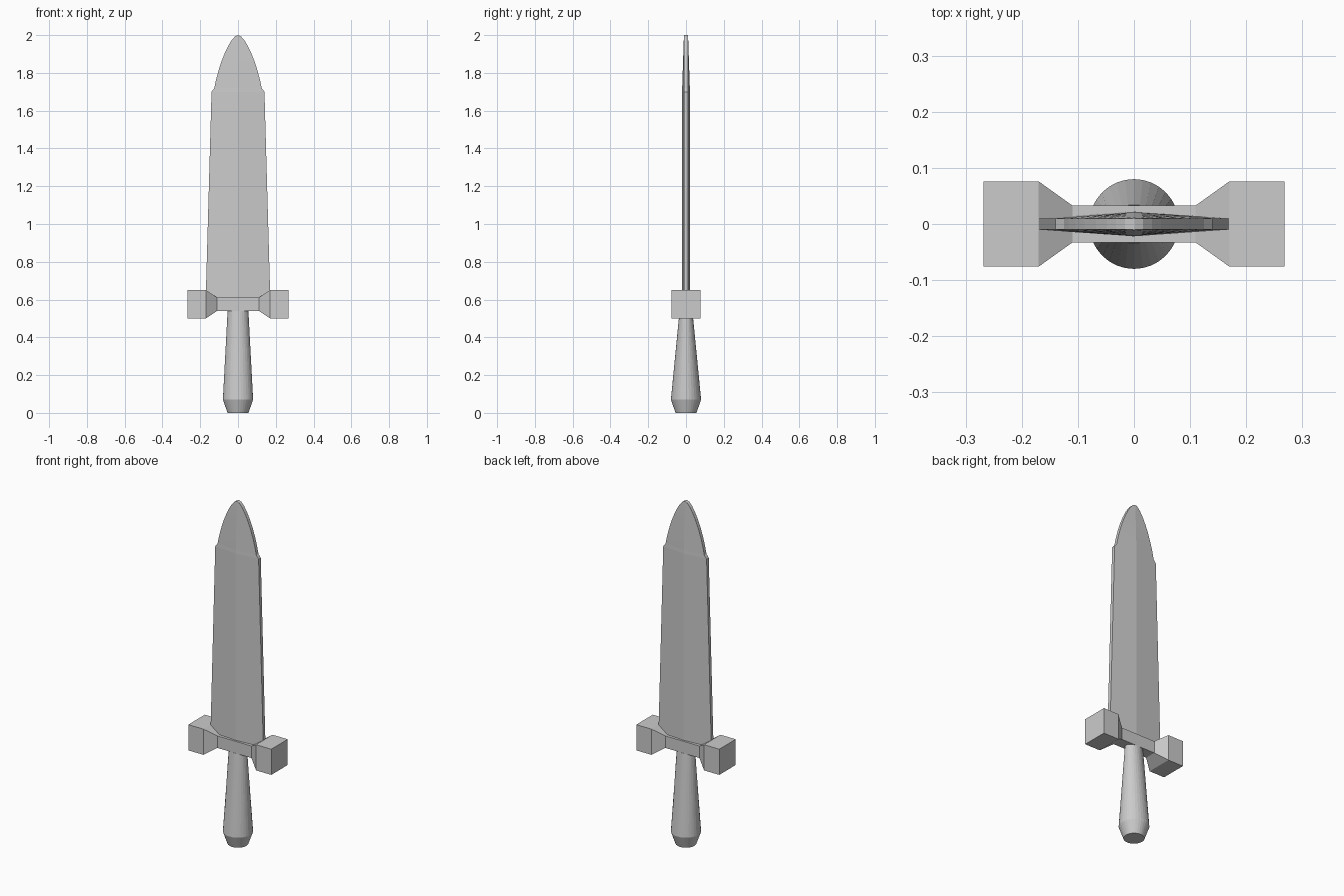
import bpy, bmesh, math

if "Cube" in bpy.data.objects:
    bpy.data.objects.remove(bpy.data.objects["Cube"])


def loft(name, rings):
    """Bridge equal-sized rings of points in order and cap both ends."""
    bm = bmesh.new()
    loops = [[bm.verts.new(p) for p in ring] for ring in rings]
    n = len(loops[0])
    for a, b in zip(loops, loops[1:]):
        for i in range(n):
            j = (i + 1) % n
            bm.faces.new((a[i], a[j], b[j], b[i]))
    bm.faces.new(loops[0][::-1])
    bm.faces.new(loops[-1])
    bmesh.ops.recalc_face_normals(bm, faces=bm.faces)
    mesh = bpy.data.meshes.new(name)
    bm.to_mesh(mesh)
    bm.free()
    ob = bpy.data.objects.new(name, mesh)
    bpy.context.collection.objects.link(ob)
    return ob


# Handle: round pommel end, narrowing to an oval under the guard
def oval(rx, ry, z, sides=32):
    return [(rx * math.cos(t), ry * math.sin(t), z)
            for t in (2 * math.pi * i / sides for i in range(sides))]


loft("handle", [oval(0.055, 0.055, 0), oval(0.08, 0.08, 0.07),
                oval(0.055, 0.034, 0.54)])


# Crossguard: slim bar flaring into a block at each end
def rect(x, y, z0, z1):
    return [(x, -y, z0), (x, y, z0), (x, y, z1), (x, -y, z1)]


half = [(0.11, 0.033, 0.54, 0.61), (0.17, 0.076, 0.50, 0.65),
        (0.268, 0.076, 0.50, 0.65)]
loft("crossguard", [rect(-x, *s) for x, *s in reversed(half)]
     + [rect(x, *s) for x, *s in half])


# Blade: six-sided section with a central ridge and blunt edges
def section(w, z, ridge, edge):
    return [(-w, -edge, z), (0, -ridge, z), (w, -edge, z),
            (w, edge, z), (0, ridge, z), (-w, edge, z)]


# half width, height
tip = [(0.14, 1.70), (0.125, 1.72), (0.117, 1.76), (0.104, 1.81),
       (0.088, 1.86), (0.068, 1.91), (0.048, 1.95), (0.032, 1.975),
       (0.016, 1.993), (0.002, 2.0)]
rings = [section(0.171, 0.60, 0.022, 0.01)]
for w, z in tip:
    rings.append(section(w, z, 0.021 - 0.01 * (z - 1.70) / 0.30, 0.01))
loft("blade", rings)
